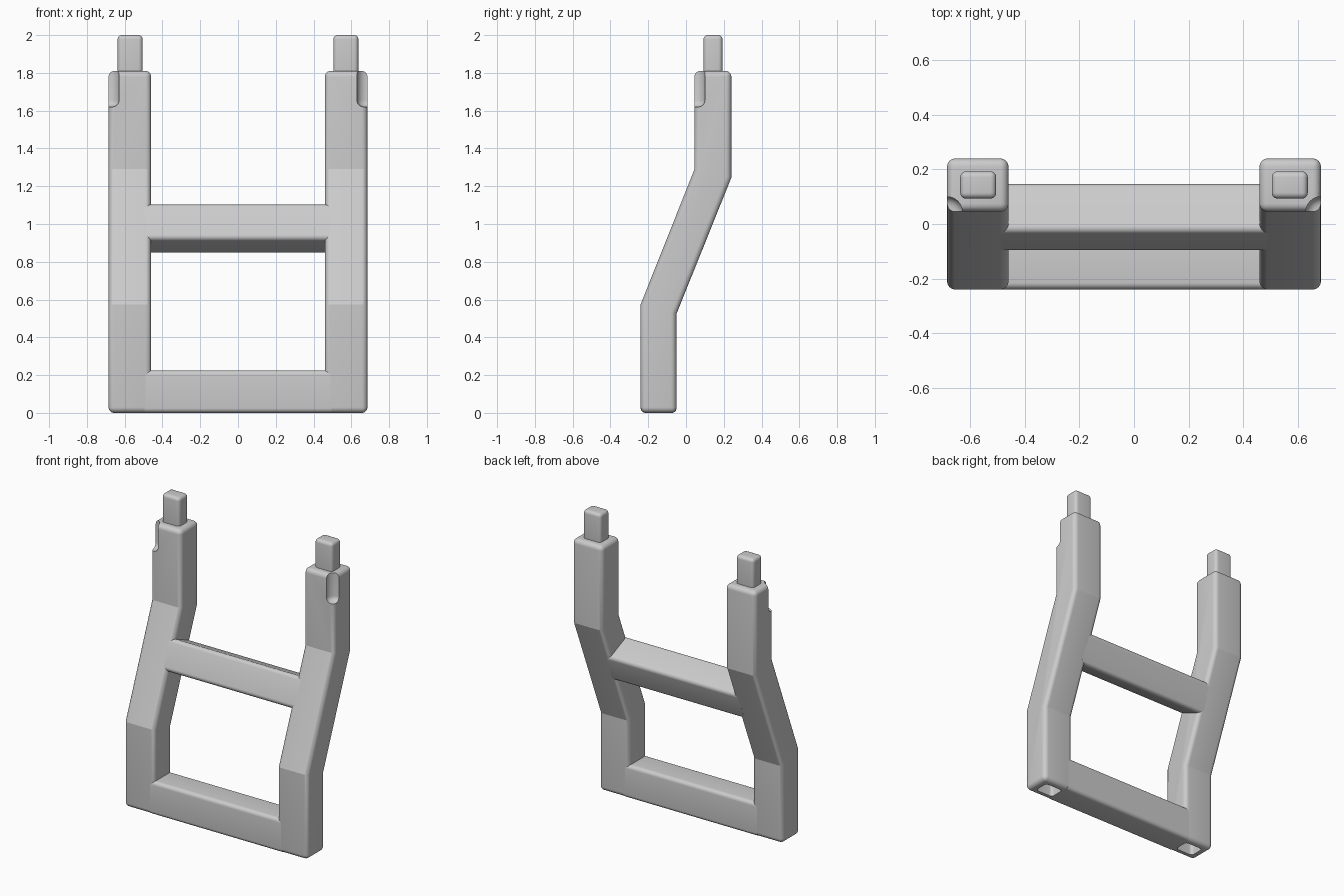
import bpy
import bmesh

if "Cube" in bpy.data.objects:
    bpy.data.objects.remove(bpy.data.objects["Cube"], do_unlink=True)

GREY = (0.6, 0.6, 0.6, 1.0)
mat = bpy.data.materials.new("plain grey")
mat.use_nodes = True
mat.diffuse_color = GREY
bsdf = next(n for n in mat.node_tree.nodes if n.type == 'BSDF_PRINCIPLED')
bsdf.inputs["Base Color"].default_value = GREY
bsdf.inputs["Roughness"].default_value = 0.6


def add_object(name, bm):
    bmesh.ops.recalc_face_normals(bm, faces=bm.faces[:])
    mesh = bpy.data.meshes.new(name)
    bm.to_mesh(mesh)
    bm.free()
    mesh.materials.append(mat)
    obj = bpy.data.objects.new(name, mesh)
    bpy.context.collection.objects.link(obj)
    return obj


def along_x(edge):
    return abs(edge.verts[0].co.x - edge.verts[1].co.x) > 0.01


def prism(name, profile, x0, x1, radius, rounded):
    """Extrude a y-z profile along x and round the edges picked by a rule."""
    bm = bmesh.new()
    face = bm.faces.new([bm.verts.new((x0, y, z)) for y, z in profile])
    ext = bmesh.ops.extrude_face_region(bm, geom=[face])
    for v in ext["geom"]:
        if isinstance(v, bmesh.types.BMVert):
            v.co.x = x1
    bmesh.ops.recalc_face_normals(bm, faces=bm.faces[:])
    edges = [e for e in bm.edges if rounded(e)]
    bmesh.ops.bevel(bm, geom=edges, offset=radius, segments=6,
                    profile=0.5, affect='EDGES', clamp_overlap=True)
    return add_object(name, bm)


def rect(y0, y1, z0, z1):
    return [(y0, z0), (y1, z0), (y1, z1), (y0, z1)]


def cut(obj, cutters):
    """Subtract the cutters, keep the result and delete the cutters."""
    for c in cutters:
        mod = obj.modifiers.new("cut", 'BOOLEAN')
        mod.operation = 'DIFFERENCE'
        mod.solver = 'EXACT'
        mod.object = c
    deps = bpy.context.evaluated_depsgraph_get()
    obj_mesh = bpy.data.meshes.new_from_object(obj.evaluated_get(deps))
    obj.modifiers.clear()
    obj.data = obj_mesh
    for c in cutters:
        bpy.data.objects.remove(c, do_unlink=True)


def notch_cutter(x, y, z0, z1, radius):
    """Upright round cutter with a softened lower rim."""
    bm = bmesh.new()
    bmesh.ops.create_cone(bm, cap_ends=True, segments=40, radius1=radius,
                          radius2=radius, depth=z1 - z0)
    bmesh.ops.translate(bm, verts=bm.verts[:], vec=(x, y, (z0 + z1) / 2))
    rim = [e for e in bm.edges if all(v.co.z < z0 + 0.001 for v in e.verts)]
    bmesh.ops.bevel(bm, geom=rim, offset=0.035, segments=6,
                    profile=0.5, affect='EDGES')
    return add_object("notch_cutter", bm)


# Cranked leg outline, front edge up then back edge down
leg_profile = [(-0.24, 0), (-0.24, 0.575), (0.045, 1.29), (0.045, 1.81),
               (0.24, 1.81), (0.24, 1.245), (-0.05, 0.525), (-0.05, 0)]


def leg_rounding(edge):
    z = (edge.verts[0].co.z + edge.verts[1].co.z) / 2
    return not (along_x(edge) and 0.1 < z < 1.7)


def upright(edge):
    return abs(edge.verts[0].co.z - edge.verts[1].co.z) > 0.01


parts = []
for side, s in (("left", 1), ("right", -1)):
    # Leg with a socket underneath and a notch at its outer front corner
    leg = prism(side + "_leg", leg_profile, s * 0.46, s * 0.685, 0.03, leg_rounding)
    socket = prism("socket_cutter", rect(-0.195, -0.095, -0.05, 0.19),
                   s * 0.505, s * 0.635, 0.02, upright)
    notch = notch_cutter(s * 0.685, 0.045, 1.62, 1.9, 0.055)
    cut(leg, [socket, notch])
    # Peg on top of the leg
    peg = prism(side + "_peg", rect(0.093, 0.193, 1.77, 2.0),
                s * 0.505, s * 0.637, 0.022, lambda e: True)
    parts += [leg, peg]

# Bottom rail and tilted middle rail, both flush with the legs
parts.append(prism("bottom_rail", rect(-0.24, -0.05, 0, 0.225),
                   -0.495, 0.495, 0.025, along_x))
middle = [(-0.102, 0.92), (0.078, 0.842), (0.154, 1.032), (-0.027, 1.11)]
parts.append(prism("middle_rail", middle, -0.495, 0.495, 0.025, along_x))

# Smooth the rounded edges, keep the bends crisp
bpy.ops.object.select_all(action='DESELECT')
for p in parts:
    p.select_set(True)
bpy.context.view_layer.objects.active = parts[0]
bpy.ops.object.shade_smooth_by_angle(angle=0.32)
